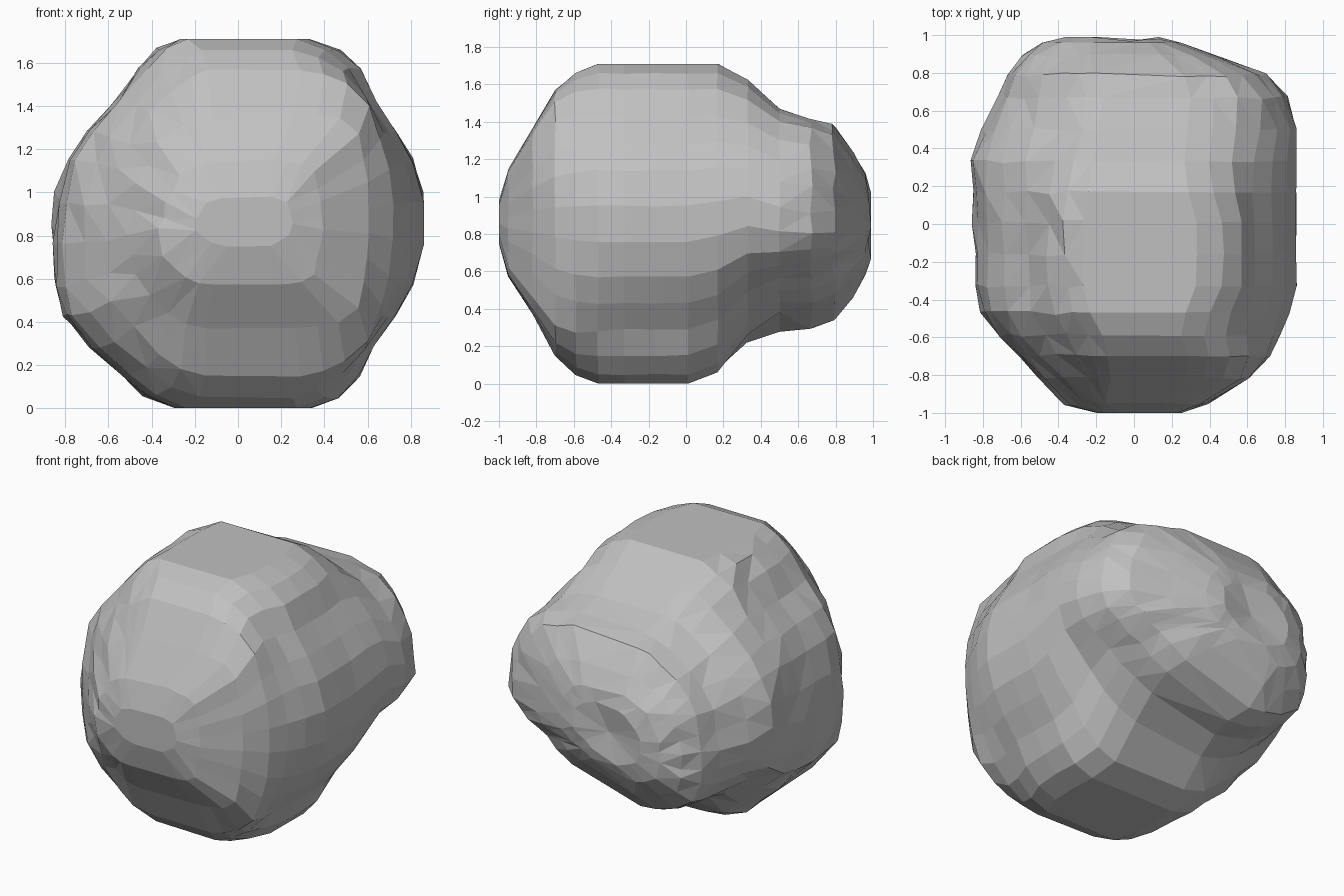
import bpy, bmesh, random
from mathutils import Vector

if "Cube" in bpy.data.objects:
    bpy.data.objects.remove(bpy.data.objects["Cube"])
random.seed(4)

stone = bpy.data.materials.new("grey stone")
stone.use_nodes = True
color = (0.53, 0.53, 0.53, 1)
stone.diffuse_color = color
stone.node_tree.nodes["Principled BSDF"].inputs["Base Color"].default_value = color

# Widest cross-section of the boulder: height, right edge, left edge
outline = [
    (0, -.30, .33), (.05, -.45, .47), (.15, -.55, .56), (.29, -.69, .63),
    (.43, -.82, .73), (.57, -.85, .81), (.76, -.86, .86), (.95, -.84, .86),
    (1.14, -.79, .81), (1.28, -.70, .73), (1.42, -.58, .64),
    (1.57, -.47, .57), (1.66, -.38, .47), (1.71, -.28, .33),
]
loop = [(left, z) for z, right, left in outline]
loop += [(right, z) for z, right, left in reversed(outline)]
loop = [(x / .86, (z - .855) / .855) for x, z in loop]
SIDES = len(loop)

# Extent from front to back: y, right, left, bottom, top
sections = [
    (-1.0, -.20, .25, .75, .98), (-.95, -.36, .39, .57, 1.15),
    (-.82, -.50, .61, .37, 1.37), (-.70, -.61, .72, .15, 1.57),
    (-.59, -.72, .77, .05, 1.66), (-.47, -.82, .82, 0, 1.71),
    (-.33, -.84, .86, 0, 1.71), (-.16, -.84, .86, 0, 1.71),
    (.01, -.85, .86, 0, 1.71), (.17, -.86, .86, .06, 1.71),
    (.33, -.86, .86, .22, 1.62), (.50, -.80, .86, .28, 1.47),
    (.67, -.71, .81, .29, 1.42), (.79, -.67, .69, .34, 1.38),
    (.89, -.59, .46, .46, 1.23), (.96, -.48, .24, .58, 1.12),
    (.99, -.36, .14, .68, 1.03),
]


def ramp(v, start, end):
    return max(0, min(1, (v - start) / (end - start)))


def squareness(u, w, y):
    """How far a corner of the cross-section is pushed out to a box."""
    if y < 0:
        return ramp(-y, .45, .8) * (.65 if u > 0 else .25)
    if u > 0:
        return ramp(y, .25, .6) * (.4 if w > 0 else 0)
    return ramp(y, .25, .6) * (.2 if w > 0 else .5)


bm = bmesh.new()
rings = []
for y, right, left, low, high in sections:
    pinch = .2 * ramp(abs(y + .15), .15, .4) * (1 - ramp(abs(y), .6, .8))
    lift = .4 * ramp(y, .2, .65) * (1 - ramp(y, .8, 1.1))
    ring = []
    for u, w in loop:
        b = squareness(u, w, y)
        grow = 1 - b + b / max(abs(u), abs(w))
        u, w = u * grow, w * grow
        # narrow the flat top and bottom near their ends
        x = (left + right) / 2 + u * (1 - pinch * abs(w) ** 4) * (left - right) / 2
        z = (high + low) / 2 + w * (high - low) / 2
        # the back lobe hangs lower on the right than on the left
        z += lift * max(0, u) * min(0, w) ** 2
        ring.append(bm.verts.new((x, y, z)))
    rings.append(ring)
for r0, r1 in zip(rings, rings[1:]):
    for i in range(SIDES):
        j = (i + 1) % SIDES
        bm.faces.new((r0[i], r0[j], r1[j], r1[i]))

# Closed front and back ends
for ring in (rings[0], rings[-1]):
    hub = bm.verts.new(sum((v.co for v in ring), Vector()) / SIDES)
    for i in range(SIDES):
        bm.faces.new((ring[i], ring[(i + 1) % SIDES], hub))
bmesh.ops.remove_doubles(bm, verts=bm.verts, dist=.05)
bmesh.ops.recalc_face_normals(bm, faces=bm.faces)

# Dent between the two back bulges
for v in bm.verts:
    d = (v.co - Vector((-.05, .97, .90))).length / .2
    if d < 1:
        v.co.y -= .04 * (1 - d * d)

# The right side and the back are rough, the left side stays in broad bands
for v in bm.verts:
    rough = .012 if v.co.x < -.25 or v.co.y > .6 else .004
    x, y, z = (random.uniform(-rough, rough) for _ in range(3))
    flat = v.co.z < .01 or v.co.z > 1.7
    v.co += Vector((x, 0 if abs(v.co.y) > .95 else y, 0 if flat else z))
    v.co.x = max(-.865, min(.862, v.co.x))
    v.co.z = max(0, min(1.71, v.co.z))
rough_faces = [f for f in bm.faces if f.calc_center_median().x < -.1
               or f.calc_center_median().y > .5]
bmesh.ops.triangulate(bm, faces=rough_faces, quad_method='SHORT_EDGE')

mesh = bpy.data.meshes.new("boulder")
bm.to_mesh(mesh)
bm.free()
mesh.materials.append(stone)
boulder = bpy.data.objects.new("boulder", mesh)
bpy.context.collection.objects.link(boulder)
